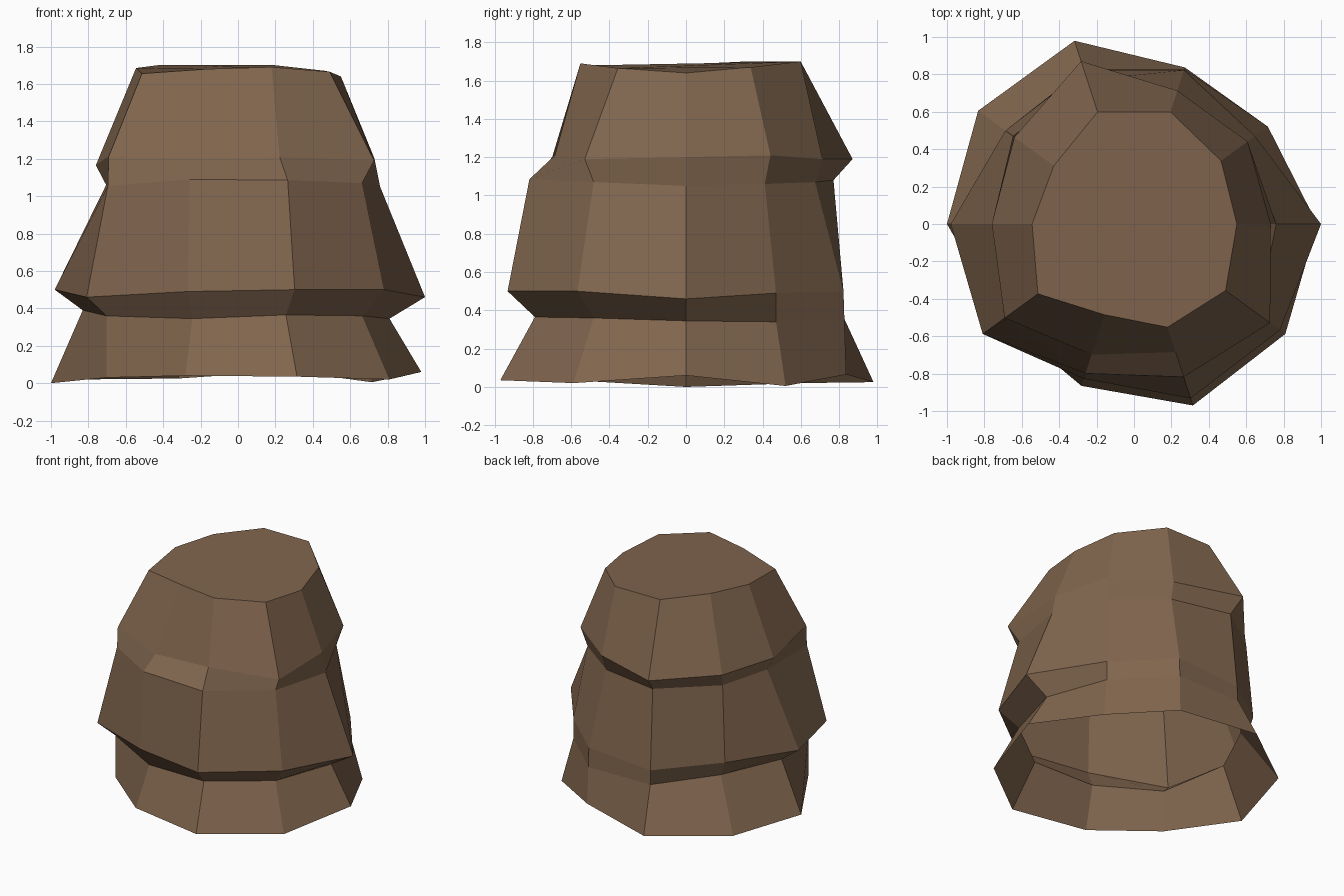
import bpy, bmesh, math

SIDES = 10

# Radius of each ring at every 36 degrees, starting at +x, going counter-clockwise
RADII = [
    [.98, .885, .88, 1.03, 1.03, 1.0, .87, .91, 1.02, 1.0],   # foot rim
    [.81, .80, .87, .87, .76, .83, .87, .79, .83, .82],       # foot neck
    [1.0, .80, .865, .865, .85, .98, 1.0, .87, .98, .965],    # middle rim
    [.76, .70, .71, .81, .80, .705, .86, .84, .86, .82],      # middle neck
    [.73, .75, .75, .915, .79, .76, .855, .735, .72, .90],    # upper rim
    [.55, .575, .63, .63, .53, .545, .635, .51, .58, .605],   # top edge
]
# Height of the same points
HEIGHTS = [
    [.06, .005, .065, .025, .02, 0, .03, .04, .035, .02],
    [.345, .34, .35, .355, .38, .39, .36, .345, .365, .36],
    [.46, .49, .50, .465, .515, .50, .46, .49, .50, .50],
    [1.05, 1.06, 1.07, 1.08, 1.10, 1.06, 1.055, 1.09, 1.085, 1.07],
    [1.20, 1.21, 1.19, 1.19, 1.175, 1.165, 1.21, 1.20, 1.21, 1.19],
    [1.64, 1.67, 1.70, 1.70, 1.70, 1.685, 1.655, 1.68, 1.69, 1.665],
]


def make_ring(bm, radii, heights):
    step = math.tau / SIDES
    return [bm.verts.new((r * math.cos(i * step), r * math.sin(i * step), z))
            for i, (r, z) in enumerate(zip(radii, heights))]


# Tiered trunk: bridged irregular rings, open underneath, capped on top
bm = bmesh.new()
rings = [make_ring(bm, r, z) for r, z in zip(RADII, HEIGHTS)]
for low, high in zip(rings, rings[1:]):
    for i in range(SIDES):
        j = (i + 1) % SIDES
        bm.faces.new((low[i], low[j], high[j], high[i]))
bm.faces.new(rings[-1])
bm.normal_update()

mesh = bpy.data.meshes.new("tiered_trunk")
bm.to_mesh(mesh)
bm.free()

# Single brown bark colour
bark = bpy.data.materials.new("bark brown")
bark.diffuse_color = (0.215, 0.13, 0.075, 1)
mesh.materials.append(bark)

trunk = bpy.data.objects.new("tiered_trunk", mesh)
bpy.context.collection.objects.link(trunk)
